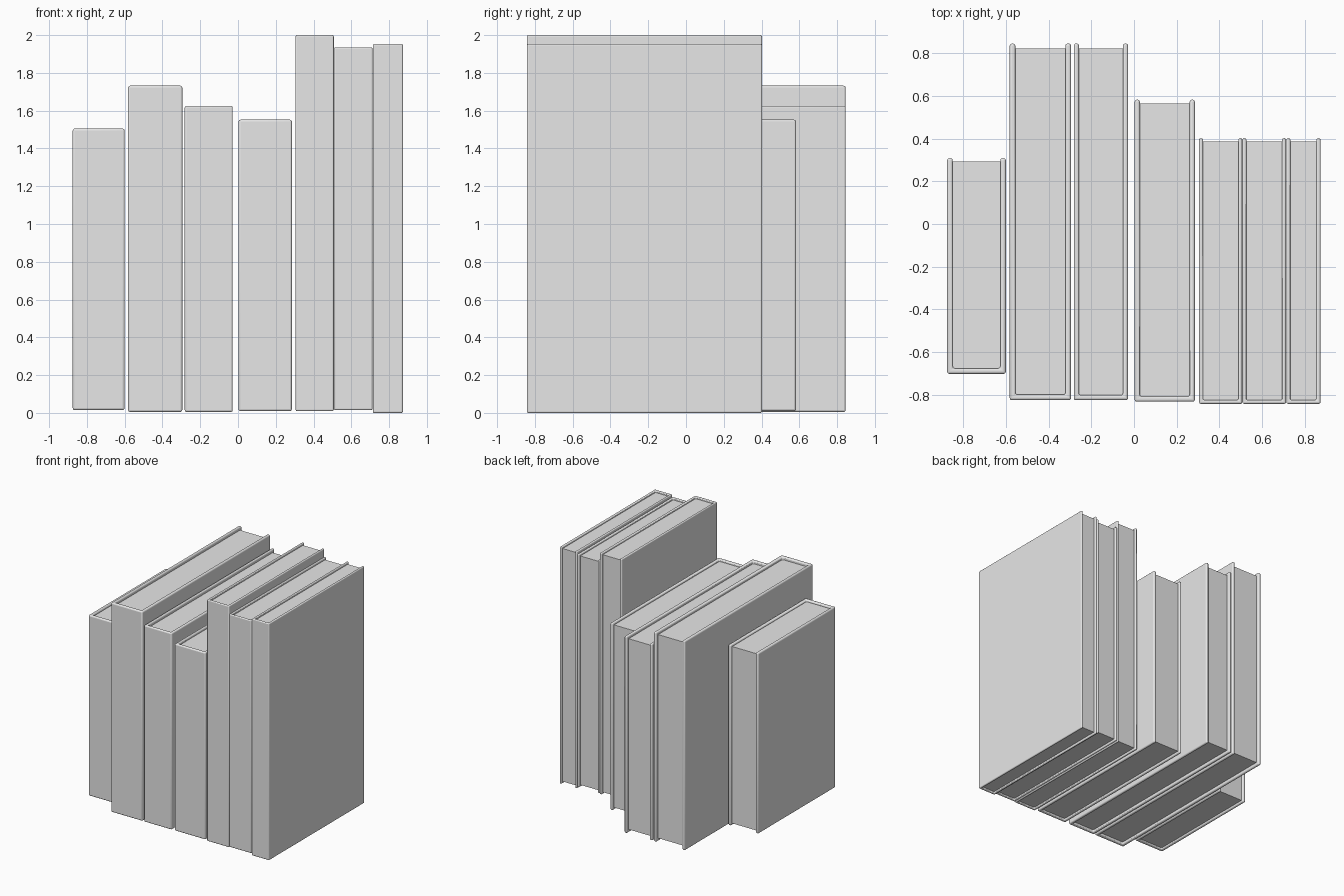
import bpy, bmesh, math

cube = bpy.data.objects.get("Cube")
if cube:
    bpy.data.objects.remove(cube, do_unlink=True)

# One plain grey for covers and pages
grey = bpy.data.materials.new("plain_grey")
grey.use_nodes = True
colour = (0.8, 0.8, 0.8, 1)
grey.diffuse_color = colour
grey.node_tree.nodes["Principled BSDF"].inputs["Base Color"].default_value = colour


def extrude_outline(name, outline, z0, z1):
    """Prism standing between z0 and z1 on a closed outline."""
    bm = bmesh.new()
    base = bm.faces.new([bm.verts.new((x, y, z0)) for x, y in outline])
    top = bmesh.ops.extrude_face_region(bm, geom=[base])["geom"]
    verts = [g for g in top if isinstance(g, bmesh.types.BMVert)]
    bmesh.ops.translate(bm, verts=verts, vec=(0, 0, z1 - z0))
    bmesh.ops.recalc_face_normals(bm, faces=bm.faces)
    mesh = bpy.data.meshes.new(name)
    bm.to_mesh(mesh)
    bm.free()
    mesh.materials.append(grey)
    obj = bpy.data.objects.new(name, mesh)
    bpy.context.collection.objects.link(obj)
    return obj


def book(name, x0, x1, y0, y1, z0, z1, board, recess):
    # Cover: two boards joined by the spine, open at the back
    cover = extrude_outline(name + "_cover", [
        (x0, y0), (x1, y0), (x1, y1), (x1 - board, y1),
        (x1 - board, y0 + board), (x0 + board, y0 + board),
        (x0 + board, y1), (x0, y1)], z0, z1)
    bevel = cover.modifiers.new("rounded_edges", "BEVEL")
    bevel.width = board * 0.4
    bevel.segments = 3
    bpy.ops.object.select_all(action="DESELECT")
    cover.select_set(True)
    bpy.context.view_layer.objects.active = cover
    bpy.ops.object.shade_smooth_by_angle(angle=math.radians(35))
    # Page block, set back from the cover edges
    extrude_outline(name + "_pages", [
        (x0 + board / 2, y0 + board / 2), (x1 - board / 2, y0 + board / 2),
        (x1 - board / 2, y1 - recess), (x0 + board / 2, y1 - recess)],
        z0 + recess, z1 - recess)


# Row of books from the model's right to its left
book("short_book", -0.875, -0.6, -0.702, 0.308, 0.015, 1.505, 0.026, 0.016)
book("wide_book", -0.582, -0.295, -0.825, 0.845, 0.005, 1.732, 0.026, 0.024)
book("deep_book", -0.282, -0.028, -0.825, 0.845, 0.005, 1.626, 0.024, 0.024)
book("middle_book", 0.003, 0.285, -0.832, 0.582, 0.01, 1.552, 0.024, 0.018)
book("tall_book", 0.305, 0.507, -0.842, 0.402, 0.01, 2.0, 0.018, 0.016)
book("slim_book", 0.508, 0.712, -0.842, 0.402, 0.015, 1.935, 0.018, 0.016)
book("end_book", 0.714, 0.873, -0.842, 0.402, 0.0, 1.953, 0.018, 0.016)
